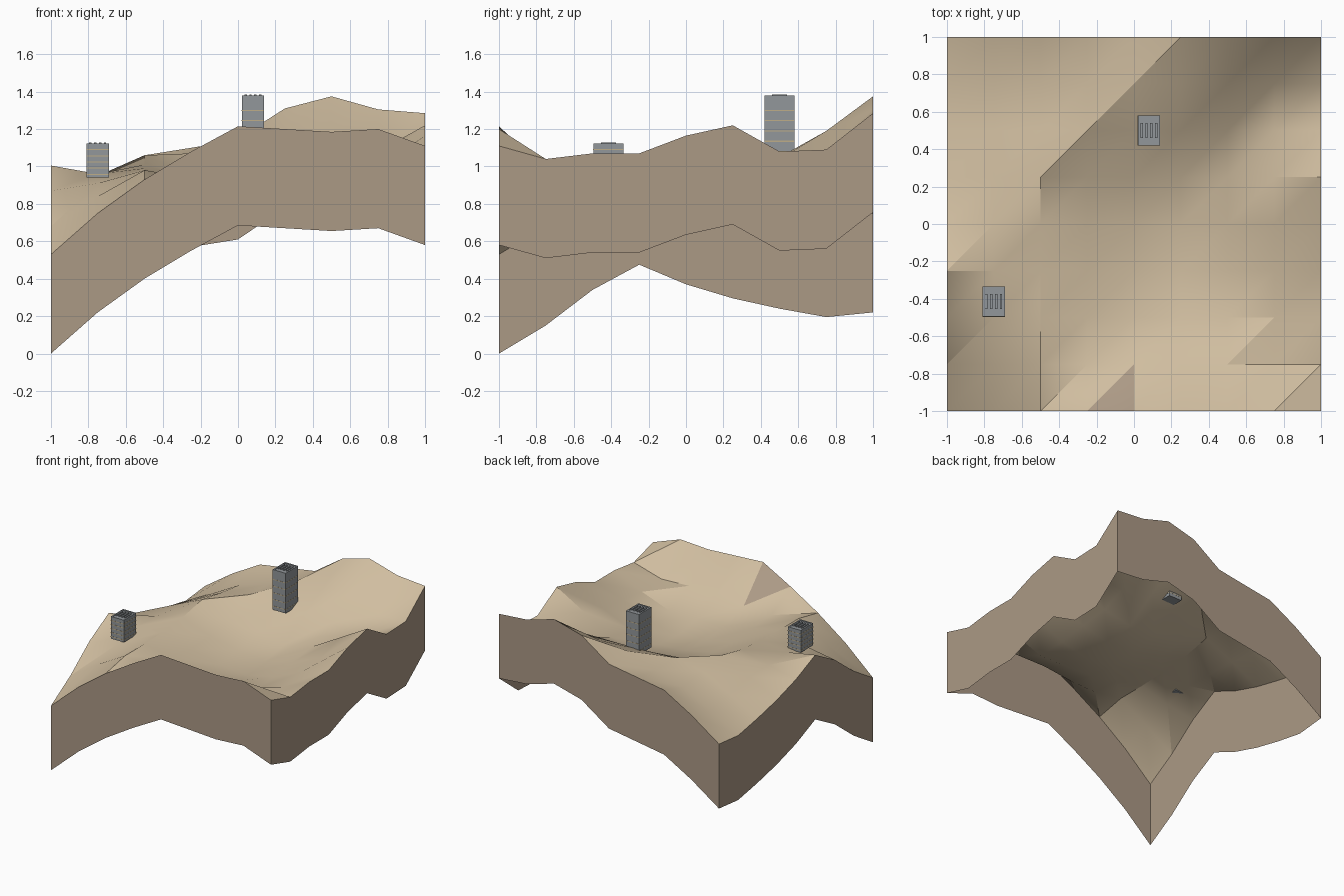
import bpy
import bmesh

old = bpy.data.objects.get("Cube")
if old:
    bpy.data.objects.remove(old, do_unlink=True)


def make_material(name, color):
    mat = bpy.data.materials.new(name)
    mat.use_nodes = True
    mat.diffuse_color = (*color, 1)
    mat.node_tree.nodes["Principled BSDF"].inputs["Base Color"].default_value = (*color, 1)
    return mat


sand = make_material("sand", (0.63, 0.51, 0.35))
rock = make_material("rock", (0.41, 0.32, 0.235))
concrete = make_material("concrete_grey", (0.29, 0.31, 0.325))
trim = make_material("beige_trim", (0.52, 0.42, 0.25))


def finish(bm, name, materials):
    mesh = bpy.data.meshes.new(name)
    bm.to_mesh(mesh)
    bm.free()
    for mat in materials:
        mesh.materials.append(mat)
    obj = bpy.data.objects.new(name, mesh)
    bpy.context.collection.objects.link(obj)
    return obj


# Ground heights in hundredths, rows from front to back, columns along x
heights = [
    [53, 75, 93, 108, 121.5, 120, 118.5, 120, 111],
    [68, 84, 98, 94, 95, 98, 98, 97, 104],
    [87, 91, 98, 93, 88, 87, 87, 96, 107],
    [100.5, 96, 99, 91, 85, 83, 88, 99, 107],
    [90, 95, 101, 92, 87, 85, 91, 101, 116.5],
    [82.5, 95, 106, 95, 92, 89, 94, 108, 122],
    [77, 90, 102, 107, 105.5, 105, 104, 99, 108],
    [72.5, 86, 99, 106, 115, 117, 119, 108, 109],
    [75, 92, 106, 110, 114, 131, 137.5, 130.5, 128.5],
]
count = len(heights)
last = count - 1
step = 2 / last
skirt_depth = 0.53


def ground_point(col, row):
    return (col * step - 1, row * step - 1, heights[row][col] / 100)


# Terrain surface, every cell split along the same diagonal, steep front face in rock
bm = bmesh.new()
grid = [[bm.verts.new(ground_point(c, r)) for c in range(count)] for r in range(count)]
for r in range(last):
    for c in range(last):
        a, b = grid[r][c], grid[r][c + 1]
        d, e = grid[r + 1][c + 1], grid[r + 1][c]
        bm.faces.new((a, b, d))
        bm.faces.new((a, d, e))
bm.normal_update()
for face in bm.faces:
    steep = face.normal.z < 0.665 and face.normal.y > 0
    face.material_index = 1 if steep else 0
terrain = finish(bm, "terrain_surface", [sand, rock])

bpy.ops.object.select_all(action='DESELECT')
terrain.select_set(True)
bpy.context.view_layer.objects.active = terrain
bpy.ops.object.shade_smooth_by_angle(angle=0.5)

# Cut earth walls following the border, open underneath
border = [(i, 0) for i in range(last)]
border += [(last, i) for i in range(last)]
border += [(last - i, last) for i in range(last)]
border += [(0, last - i) for i in range(last)]
bm = bmesh.new()
upper, lower = [], []
for c, r in border:
    x, y, z = ground_point(c, r)
    upper.append(bm.verts.new((x, y, z)))
    lower.append(bm.verts.new((x, y, z - skirt_depth)))
for i in range(len(border)):
    j = (i + 1) % len(border)
    bm.faces.new((lower[i], lower[j], upper[j], upper[i]))
finish(bm, "earth_walls", [rock])


def add_box(bm, center, size, index=0):
    made = bmesh.ops.create_cube(bm, size=1)["verts"]
    for v in made:
        v.co = [center[k] + v.co[k] * size[k] for k in range(3)]
    for face in {f for v in made for f in v.link_faces}:
        face.material_index = index


def build_tower(name, x, y, base, top, first_band, band_gap):
    width, depth, rim, lip = 0.118, 0.16, 0.012, 0.004
    # Main block with beige floor bands
    bm = bmesh.new()
    roof = top - lip
    add_box(bm, (x, y, (base + roof) / 2), (width, depth, roof - base))
    z = first_band
    while z > base + 0.01:
        add_box(bm, (x, y, z), (width + 0.002, depth + 0.002, 0.006), 1)
        z -= band_gap
    finish(bm, name + "_block", [concrete, trim])

    # Parapet round the roof
    bm = bmesh.new()
    mid = roof + lip / 2
    for side in (-1, 1):
        add_box(bm, (x + side * (width - rim) / 2, y, mid), (rim, depth, lip))
        add_box(bm, (x, y + side * (depth - rim) / 2, mid), (width - 2 * rim, rim, lip))
    finish(bm, name + "_parapet", [concrete])

    # Row of narrow roof units
    bm = bmesh.new()
    for i in range(4):
        offset = (i - 1.5) * 0.026
        add_box(bm, (x + offset, y, roof + 0.005), (0.013, depth / 2, 0.01))
    finish(bm, name + "_roof_units", [concrete])


build_tower("tall_tower", 0.08, 0.50, 1.05, 1.38, 1.30, 0.055)
build_tower("short_tower", -0.75, -0.415, 0.94, 1.122, 1.09, 0.033)
